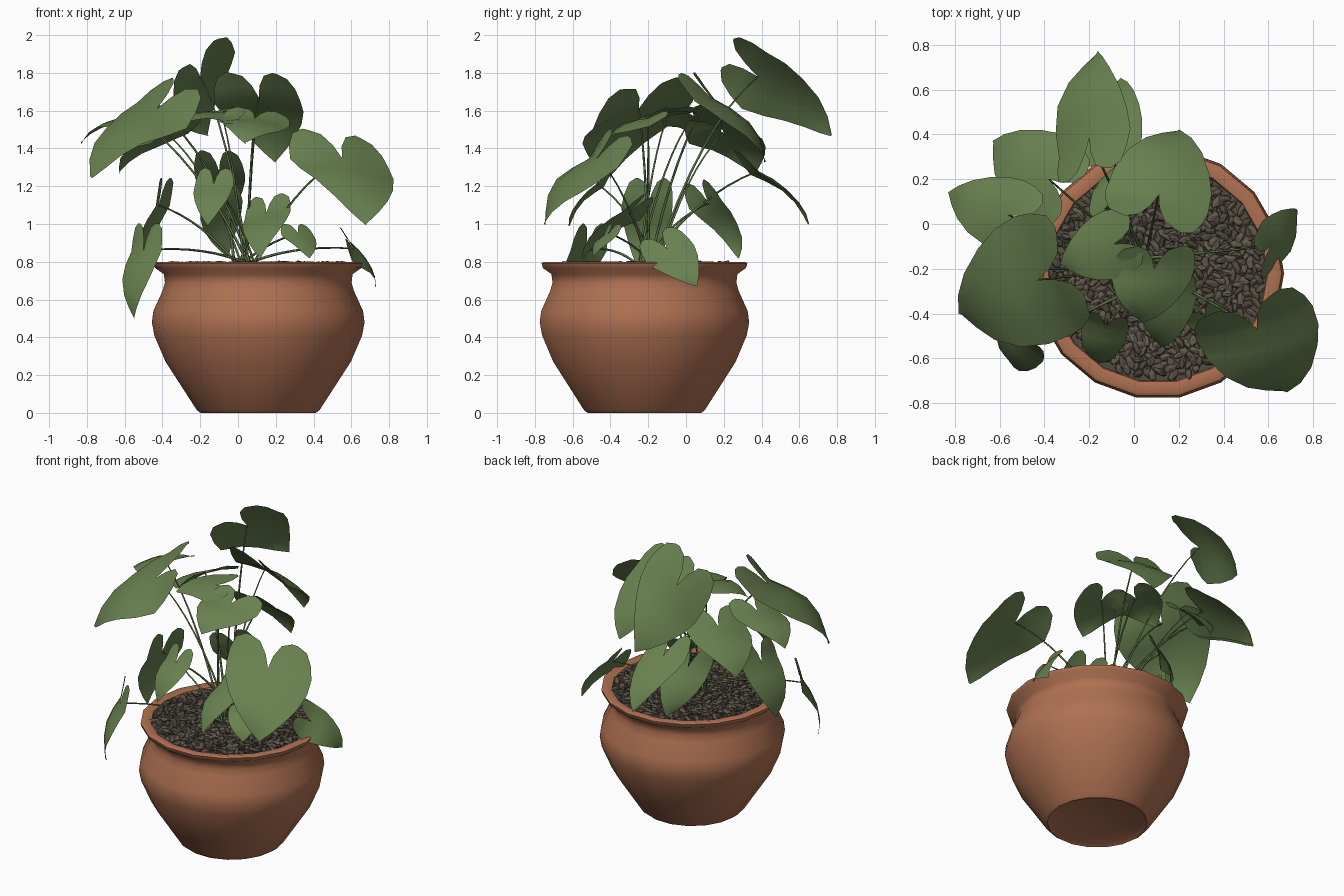
import bpy, bmesh, math, random
from mathutils import Vector, Euler, Matrix

if "Cube" in bpy.data.objects:
    bpy.data.objects.remove(bpy.data.objects["Cube"])

random.seed(4)
CX, CY = 0.107, -0.22          # pot axis
SOIL_Z = 0.775


def material(name, rgb):
    m = bpy.data.materials.new(name)
    m.diffuse_color = (*rgb, 1)
    m.use_nodes = True
    m.node_tree.nodes["Principled BSDF"].inputs["Base Color"].default_value = m.diffuse_color
    return m


TERRACOTTA = material("terracotta", (0.43, 0.165, 0.085))
LEAF = material("leaf_green", (0.14, 0.22, 0.08))
STEM = material("stem_green", (0.11, 0.17, 0.06))
PEBBLE = material("pebble_brown", (0.12, 0.1, 0.073))
PEBBLE_DARK = material("pebble_dark", (0.085, 0.07, 0.052))


def finish(bm, name, mats, smooth_angle=None):
    mesh = bpy.data.meshes.new(name)
    bm.to_mesh(mesh)
    bm.free()
    ob = bpy.data.objects.new(name, mesh)
    bpy.context.collection.objects.link(ob)
    for m in mats:
        mesh.materials.append(m)
    if smooth_angle:
        bpy.ops.object.select_all(action='DESELECT')
        ob.select_set(True)
        bpy.context.view_layer.objects.active = ob
        bpy.ops.object.shade_smooth_by_angle(angle=math.radians(smooth_angle))
    return ob


def lathe(name, profile, sides, mat, angle):
    """Turn an (r, z) profile around the pot axis."""
    bm = bmesh.new()
    rings = []
    for r, z in profile:
        if r == 0:
            rings.append([bm.verts.new((CX, CY, z))] * sides)
        else:
            rings.append([bm.verts.new((CX + r * math.cos(2 * math.pi * i / sides),
                                        CY + r * math.sin(2 * math.pi * i / sides), z))
                          for i in range(sides)])
    for a, b in zip(rings, rings[1:]):
        for i in range(sides):
            j = (i + 1) % sides
            quad = list(dict.fromkeys((a[i], a[j], b[j], b[i])))
            bm.faces.new(quad)
    return finish(bm, name, [mat], angle)


# Pot: belly, neck, flared rim and inner wall
lathe("pot", [(0, 0.012), (0.28, 0.012), (0.305, 0), (0.325, 0.015), (0.49, 0.27),
              (0.55, 0.41), (0.563, 0.48), (0.555, 0.54), (0.507, 0.645), (0.494, 0.69),
              (0.5, 0.735), (0.546, 0.767), (0.553, 0.792), (0.54, 0.8),
              (0.49, 0.79), (0.475, 0.74)], 18, TERRACOTTA, 60)

# Soil bed under the pebbles
lathe("soil", [(0.485, SOIL_Z), (0, SOIL_Z)], 18, PEBBLE_DARK, 30)

# Pebbles in a sunflower pattern, jittered
bm = bmesh.new()
COUNT = 600
for k in range(COUNT):
    r = 0.465 * math.sqrt((k + 0.5) / COUNT)
    a = k * 2.39996
    pos = Vector((CX + r * math.cos(a) + random.uniform(-.01, .01),
                  CY + r * math.sin(a) + random.uniform(-.01, .01),
                  SOIL_Z + random.uniform(0.002, 0.014)))
    rot = Euler((random.uniform(-.5, .5), random.uniform(-.4, .4), random.uniform(0, 6.28)))
    size = Vector((random.uniform(.028, .042), random.uniform(.015, .022), random.uniform(.01, .015)))
    out = bmesh.ops.create_icosphere(bm, subdivisions=1, radius=1,
                                     matrix=Matrix.LocRotScale(pos, rot, size))
    shade = 0 if random.random() < 0.65 else 1
    for f in {f for v in out["verts"] for f in v.link_faces}:
        f.material_index = shade
finish(bm, "pebbles", [PEBBLE, PEBBLE_DARK])

# Leaves: stalk joint, tip, half-width vector
LEAVES = [
    ((-.20, .38, 1.78), (-.16, .77, 1.47), (.16, .06, .14)),     # top back
    ((.11, .13, 1.67), (.20, .42, 1.33), (.22, -.06, 0)),        # upper back
    ((-.43, -.25, 1.61), (-.78, -.40, 1.25), (-.12, .26, .06)),  # big left
    ((.55, -.47, 1.35), (.68, -.75, 1.00), (.25, .08, -.03)),    # big front right
    ((.09, -.20, 1.56), (.04, -.44, 1.43), (.18, 0, -.02)),      # upper centre
    ((-.09, -.09, 1.59), (-.33, -.18, 1.52), (-.05, .14, .02)),  # upper centre left
    ((-.38, .20, 1.48), (-.63, .37, 1.27), (.10, .17, .02)),     # left back
    ((-.10, .38, 1.28), (-.06, .65, 1.00), (.13, .02, 0)),       # back
    ((-.56, .04, 1.57), (-.83, .14, 1.43), (.06, .15, .02)),     # far left
    ((-.42, -.20, 1.10), (-.50, -.24, .74), (.04, .13, 0)),      # left hanging
    ((-.50, -.53, .86), (-.55, -.61, .50), (.08, -.09, 0)),      # front left hanging
    ((.61, -.10, .87), (.73, .06, .67), (-.02, .11, .06)),       # right over rim
    ((.15, -.30, 1.06), (.12, -.55, .82), (.12, -.04, .02)),     # low centre
    ((-.13, -.47, 1.21), (-.16, -.62, .99), (.10, -.02, 0)),     # low front left
    ((.32, -.41, .95), (.38, -.49, .82), (.08, .04, 0)),         # small right
    ((-.10, .12, 1.11), (-.05, .28, .82), (.11, .08, .02)),      # low back
]

# Heart outline: station along the midrib, inner edge, outer edge
HEART = [(-.40, .50, .63), (-.34, .26, .85), (-.18, .09, .98), (0, 0, 1.03),
         (.22, 0, .99), (.45, 0, .83), (.68, 0, .57), (.86, 0, .29), (1, 0, 0)]


def add_leaf(base, tip, half):
    bm = bmesh.new()
    base, tip, half = Vector(base), Vector(tip), Vector(half)
    along = tip - base
    normal = along.cross(half).normalized()
    if normal.z < 0:
        normal.negate()
    for side in (-1, 1):
        rows = []
        for u, inner, outer in HEART:
            row = []
            for s in (0, 0.5, 1):
                v = inner + (outer - inner) * s
                arch = 0.45 * along.length * max(u, 0) * (1 - u)
                lift = arch - 0.16 * half.length * v * v
                lift += 0.04 * half.length * math.sin(7 * u + 2 * side) * s
                row.append(bm.verts.new(base + along * u + half * (side * v) + normal * lift))
            rows.append(row)
        for a, b in zip(rows, rows[1:]):
            for i in (0, 1):
                quad = [a[i], a[i + 1], b[i + 1], b[i]]
                bm.faces.new(quad if side > 0 else quad[::-1])
    bmesh.ops.remove_doubles(bm, verts=bm.verts, dist=0.0005)
    bm.normal_update()
    if sum((f.normal.dot(normal) for f in bm.faces)) < 0:
        bmesh.ops.reverse_faces(bm, faces=bm.faces)
    finish(bm, "leaf", [LEAF], 60)


for spec in LEAVES:
    add_leaf(*spec)

# Stems: arched, tapering stalks from the crown to each leaf
curve = bpy.data.curves.new("stems", 'CURVE')
curve.dimensions = '3D'
curve.bevel_depth = 0.008
curve.bevel_resolution = 0
curve.materials.append(STEM)
for base, tip, half in LEAVES:
    end = Vector(base)
    start = Vector((0.04 + random.uniform(-.06, .06), -0.2 + random.uniform(-.06, .06), SOIL_Z))
    mid = start.lerp(end, 0.45)
    mid.z = start.z + max(0.12, (end.z - start.z) * 0.75)
    spline = curve.splines.new('POLY')
    spline.points.add(8)
    for i, p in enumerate(spline.points):
        t = i / 8
        q = start * (1 - t) ** 2 + mid * (2 * t * (1 - t)) + end * t * t
        p.co = (*q, 1)
        p.radius = 1 - 0.5 * t
stems = bpy.data.objects.new("stems", curve)
bpy.context.collection.objects.link(stems)
bpy.ops.object.select_all(action='DESELECT')
stems.select_set(True)
bpy.context.view_layer.objects.active = stems
bpy.ops.object.convert(target='MESH')
